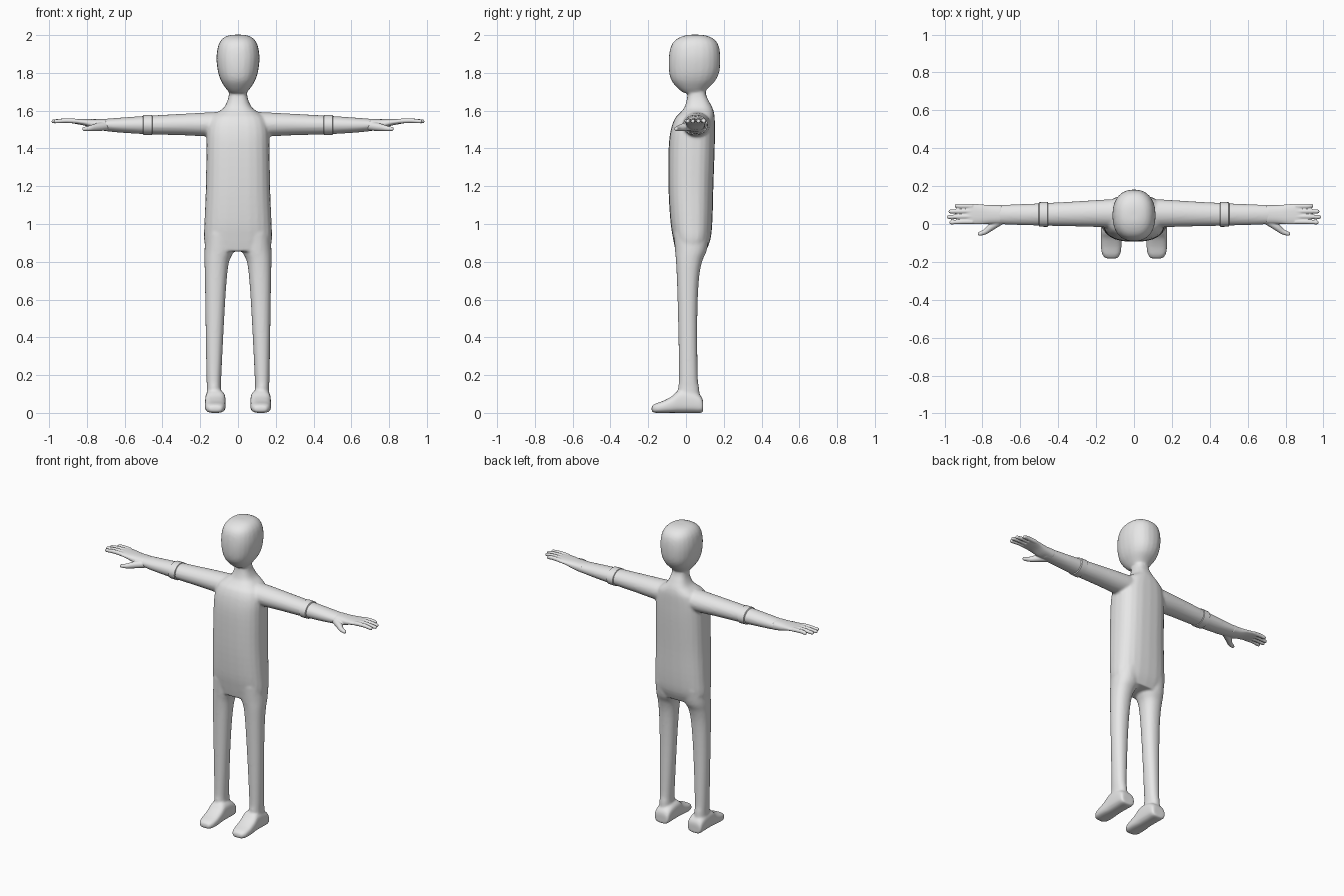
import bpy, bmesh, math
from mathutils import Vector

grey = bpy.data.materials.new("light grey")
grey.diffuse_color = (0.8, 0.8, 0.8, 1)
SEG = 24


def smooth_path(rows, steps=4):
    """Catmull-Rom interpolation of the section rows."""
    out = []
    for i in range(len(rows) - 1):
        p = [rows[max(i - 1, 0)], rows[i], rows[i + 1], rows[min(i + 2, len(rows) - 1)]]
        for s in range(steps):
            t = s / steps
            out.append([0.5 * (2 * b + (c - a) * t + (2 * a - 5 * b + 4 * c - d) * t * t
                               + (3 * b - a - 3 * c + d) * t ** 3) for a, b, c, d in zip(*p)])
    return out + [list(rows[-1])]


def skin(bm, rings):
    """Closed skin through rings of points."""
    loops = [[bm.verts.new(p) for p in ring] for ring in rings]
    for a, b in zip(loops, loops[1:]):
        for i in range(SEG):
            j = (i + 1) % SEG
            bm.faces.new((a[i], a[j], b[j], b[i]))
    bm.faces.new(loops[0][::-1])
    bm.faces.new(loops[-1])


def loft(bm, axis, rows, side=1, power=2.0, steps=4):
    """Rows: position on axis, then min and max on the two other axes."""
    rings = []
    for t, a0, a1, b0, b1 in smooth_path(rows, steps):
        ring = []
        for i in range(SEG):
            c, s = math.cos(math.tau * i / SEG), math.sin(math.tau * i / SEG)
            a = (a0 + a1) / 2 + (a1 - a0) / 2 * math.copysign(abs(c) ** (2 / power), c)
            b = (b0 + b1) / 2 + (b1 - b0) / 2 * math.copysign(abs(s) ** (2 / power), s)
            x, y, z = {"X": (t, a, b), "Y": (a, t, b), "Z": (a, b, t)}[axis]
            ring.append((side * x, y, z))
        rings.append(ring)
    skin(bm, rings)


def tube(bm, points, side):
    """Round finger through points (x, y, z, radius), with a rounded tip."""
    rows = smooth_path(points)
    x, y, z, r = rows[-1]
    d = (Vector(rows[-1][:3]) - Vector(rows[-2][:3])).normalized()
    for k, f in ((0.5, 0.85), (0.85, 0.5)):
        rows.append([*(Vector((x, y, z)) + d * r * k), r * f])
    u = Vector((0, 0, 1)).cross(d).normalized()
    v = d.cross(u)
    rings = []
    for x, y, z, r in rows:
        ring = []
        for i in range(SEG):
            w = math.tau * i / SEG
            p = Vector((x, y, z)) + r * (math.cos(w) * u + math.sin(w) * v)
            ring.append((side * p.x, p.y, p.z))
        rings.append(ring)
    skin(bm, rings)


def finish(bm, name, voxel=None, iterations=4):
    """Turn the bmesh into an object; voxel merges its pieces into one skin."""
    bmesh.ops.recalc_face_normals(bm, faces=bm.faces)
    mesh = bpy.data.meshes.new(name)
    bm.to_mesh(mesh)
    bm.free()
    mesh.materials.append(grey)
    ob = bpy.data.objects.new(name, mesh)
    bpy.context.collection.objects.link(ob)
    if voxel:
        m = ob.modifiers.new("merge", "REMESH")
        m.mode, m.voxel_size, m.use_smooth_shade = "VOXEL", voxel, True
        m = ob.modifiers.new("blend", "SMOOTH")
        m.factor, m.iterations = 0.5, iterations
    else:
        bpy.context.view_layer.objects.active = ob
        ob.select_set(True)
        bpy.ops.object.shade_smooth_by_angle(angle=math.radians(40))
        ob.select_set(False)


body = bmesh.new()

# torso and neck
loft(body, "Z", [
    (0.855, -0.165, 0.165, -0.055, 0.105), (0.92, -0.18, 0.18, -0.068, 0.13),
    (1.02, -0.177, 0.177, -0.083, 0.14), (1.2, -0.17, 0.17, -0.093, 0.145),
    (1.4, -0.167, 0.167, -0.092, 0.152), (1.5, -0.163, 0.163, -0.08, 0.153),
    (1.56, -0.145, 0.145, -0.058, 0.152), (1.59, -0.11, 0.11, -0.03, 0.148),
    (1.615, -0.076, 0.076, -0.01, 0.14), (1.65, -0.057, 0.057, 0.002, 0.122),
    (1.69, -0.048, 0.048, 0.008, 0.105), (1.76, -0.048, 0.048, 0.008, 0.1)], power=2.6)

# head
loft(body, "Z", [
    (1.695, -0.045, 0.045, -0.015, 0.095), (1.72, -0.066, 0.066, -0.045, 0.118),
    (1.76, -0.091, 0.091, -0.077, 0.156), (1.81, -0.107, 0.107, -0.09, 0.177),
    (1.88, -0.114, 0.114, -0.091, 0.182), (1.94, -0.106, 0.106, -0.08, 0.174),
    (1.975, -0.088, 0.088, -0.055, 0.152), (1.995, -0.06, 0.06, -0.015, 0.115),
    (2.002, -0.025, 0.025, 0.02, 0.075)], power=2.3)

for side in (1, -1):
    # arm
    loft(body, "X", [
        (0.0, -0.025, 0.135, 1.46, 1.598), (0.17, -0.017, 0.128, 1.464, 1.59),
        (0.3, -0.013, 0.12, 1.47, 1.583), (0.48, -0.009, 0.11, 1.475, 1.573),
        (0.65, -0.004, 0.103, 1.486, 1.561), (0.75, 0.002, 0.1, 1.499, 1.553)], side)
    # leg
    loft(body, "Z", [
        (0.05, 0.085, 0.168, -0.045, 0.075), (0.13, 0.09, 0.165, -0.042, 0.07),
        (0.2, 0.088, 0.167, -0.037, 0.062), (0.5, 0.073, 0.172, -0.042, 0.06),
        (0.7, 0.06, 0.175, -0.048, 0.068), (0.8, 0.047, 0.177, -0.053, 0.085),
        (0.86, 0.022, 0.177, -0.058, 0.11), (0.95, 0.015, 0.172, -0.065, 0.125)],
        side, power=2.2)
    # foot
    loft(body, "Y", [
        (0.091, 0.078, 0.164, 0.005, 0.06), (0.078, 0.068, 0.172, 0.0, 0.09),
        (0.03, 0.066, 0.174, 0.0, 0.115), (-0.035, 0.066, 0.174, 0.0, 0.12),
        (-0.075, 0.066, 0.175, 0.0, 0.088), (-0.12, 0.066, 0.175, 0.0, 0.064),
        (-0.16, 0.073, 0.168, 0.0, 0.05), (-0.182, 0.088, 0.15, 0.006, 0.036)],
        side, power=2.9)
finish(body, "body", voxel=0.008)

for side, label in ((1, "left"), (-1, "right")):
    # palm running out of the wrist
    hand = bmesh.new()
    loft(hand, "X", [
        (0.70, 0.0, 0.1, 1.493, 1.556), (0.76, 0.0, 0.1, 1.503, 1.555),
        (0.81, -0.002, 0.104, 1.52, 1.556), (0.86, -0.001, 0.108, 1.53, 1.557),
        (0.885, 0.004, 0.104, 1.534, 1.555)], side, power=2.4)
    # four fingers
    for y, y_tip, tip in ((0.012, 0.008, 0.966), (0.039, 0.037, 0.978),
                          (0.067, 0.066, 0.97), (0.094, 0.096, 0.938)):
        tube(hand, [(0.85, y, 1.544, 0.013), (0.91, y, 1.547, 0.0125),
                    (tip, y_tip, 1.543, 0.0105)], side)
    # thumb
    tube(hand, [(0.69, 0.028, 1.52, 0.024), (0.75, -0.012, 1.512, 0.021),
                (0.785, -0.04, 1.506, 0.015), (0.815, -0.052, 1.503, 0.011)], side)
    finish(hand, label + "_hand", voxel=0.004, iterations=3)

    # raised band around the forearm
    band = bmesh.new()
    loft(band, "X", [
        (0.452, -0.008, 0.109, 1.477, 1.572), (0.456, -0.015, 0.116, 1.47, 1.578),
        (0.5, -0.014, 0.115, 1.471, 1.577), (0.504, -0.007, 0.108, 1.478, 1.571)],
        side, steps=1)
    finish(band, label + "_arm_band")
